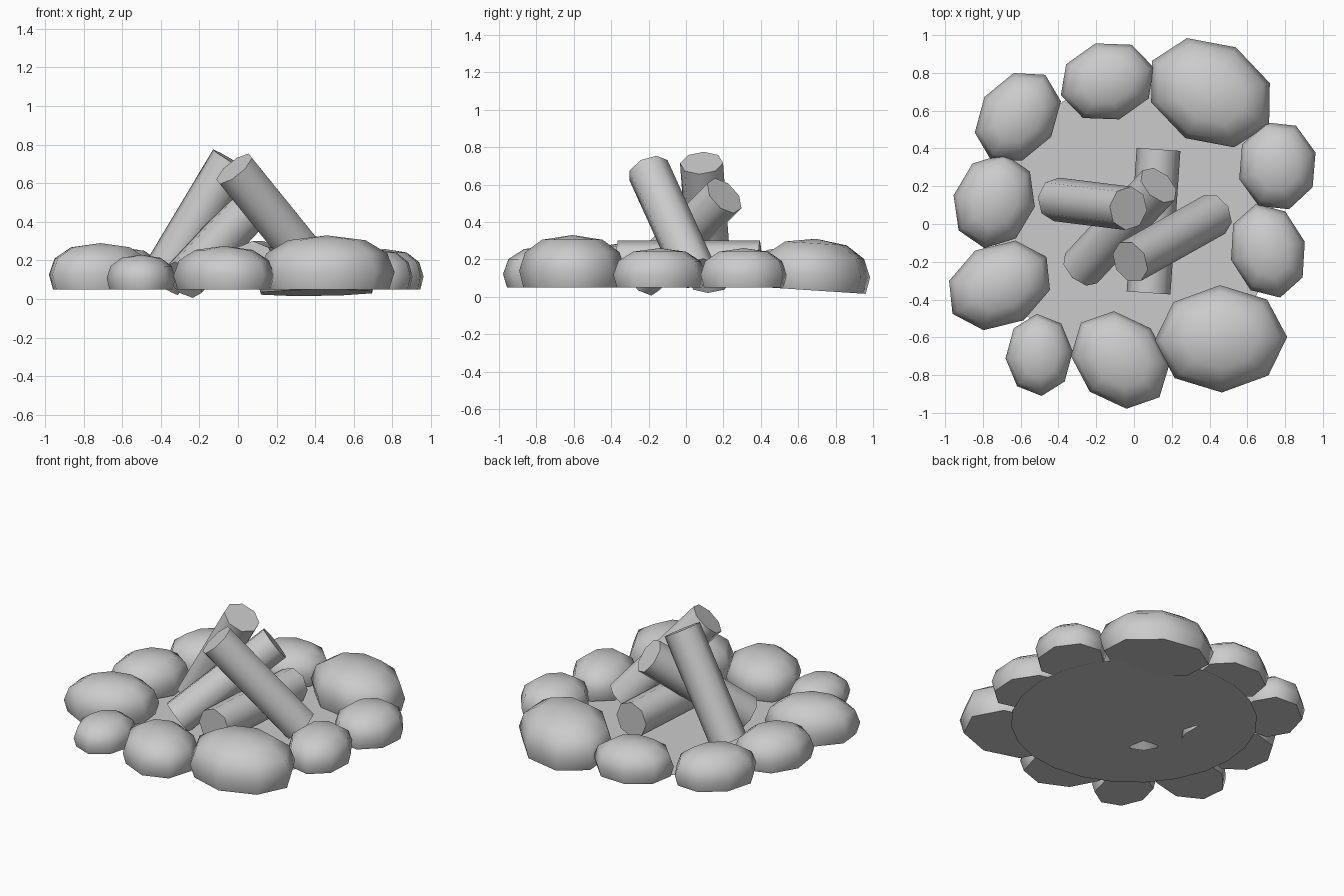
import bpy, bmesh, math
from mathutils import Vector

if "Cube" in bpy.data.objects:
    bpy.data.objects.remove(bpy.data.objects["Cube"])


def finish(name, bm, angle=60):
    bmesh.ops.recalc_face_normals(bm, faces=bm.faces)
    me = bpy.data.meshes.new(name)
    bm.to_mesh(me)
    bm.free()
    ob = bpy.data.objects.new(name, me)
    bpy.context.collection.objects.link(ob)
    bpy.ops.object.select_all(action='DESELECT')
    ob.select_set(True)
    bpy.context.view_layer.objects.active = ob
    bpy.ops.object.shade_smooth_by_angle(angle=math.radians(angle))
    return ob


# Domed stone section: (width fraction, height fraction)
PROFILE = [(0.92, 0.0), (1.0, 0.32), (0.89, 0.67), (0.57, 0.91)]


def stone(name, cx, cy, ax, ay, bx, by, top, base=0.05, tilt=0.0):
    """Eight-sided boulder on a skewed ellipse with half-axes a and b."""
    bm = bmesh.new()
    rings = []
    for s, h in PROFILE:
        ring = []
        for k in range(8):
            c, n = math.cos(k * math.pi / 4) * s, math.sin(k * math.pi / 4) * s
            dy = ay * c + by * n
            ring.append(bm.verts.new((cx + ax * c + bx * n, cy + dy,
                                      base + (top - base) * h + tilt * dy)))
        rings.append(ring)
    for lo, hi in zip(rings, rings[1:]):
        for k in range(8):
            j = (k + 1) % 8
            bm.faces.new((lo[k], lo[j], hi[j], hi[k]))
    tip = bm.verts.new((cx, cy, top))
    for k in range(8):
        bm.faces.new((rings[-1][k], rings[-1][(k + 1) % 8], tip))
    bm.faces.new(rings[0])
    finish(name, bm)


def log(name, low, high, r=0.116):
    """Eight-sided log between two end centres."""
    a, b = Vector(low), Vector(high)
    d = b - a
    bm = bmesh.new()
    bmesh.ops.create_cone(bm, cap_ends=True, segments=8, radius1=r, radius2=r,
                          depth=d.length)
    bmesh.ops.rotate(bm, verts=bm.verts,
                     matrix=d.to_track_quat('Z', 'Y').to_matrix())
    bmesh.ops.translate(bm, verts=bm.verts, vec=(a + b) / 2)
    finish(name, bm)


# Ring of stones: centre, half-axis a, half-axis b, top height
stones = [
    (-0.615, 0.567, -0.022, 0.232, 0.228, 0.083, 0.27),
    (-0.141, 0.755, -0.063, 0.201, 0.246, 0.073, 0.26),
    (0.405, 0.695, -0.125, 0.289, 0.314, 0.051, 0.31, 0.033, -0.065),
    (0.759, 0.308, -0.062, 0.230, 0.202, 0.070, 0.26),
    (0.709, -0.142, -0.065, 0.247, 0.195, 0.048, 0.26),
    (0.460, -0.608, -0.005, 0.284, 0.351, 0.010, 0.33),
    (-0.073, -0.720, -0.033, 0.258, 0.261, -0.021, 0.275),
    (-0.502, -0.693, -0.013, 0.217, 0.178, 0.018, 0.23),
    (-0.712, -0.325, 0.085, 0.237, 0.267, -0.024, 0.29),
    (-0.740, 0.122, 0.052, 0.250, 0.215, -0.030, 0.27),
]
for i, s in enumerate(stones):
    stone(f"ring_stone_{i + 1}", *s)

# Stacked firewood
log("leaning_log_left", (-0.41, 0.13, 0.08), (-0.03, 0.083, 0.715))
log("leaning_log_right", (0.425, 0.05, 0.125), (-0.02, -0.20, 0.675))
log("leaning_log_front", (-0.28, -0.235, 0.10), (0.13, 0.205, 0.54))
log("lying_log", (0.077, -0.365, 0.185), (0.13, 0.395, 0.185))

# Thin ash bed under the fire
bm = bmesh.new()
bmesh.ops.create_circle(bm, cap_ends=True, segments=24, radius=0.75)
bmesh.ops.translate(bm, verts=bm.verts, vec=(0, 0, 0.045))
finish("ash_bed", bm)
